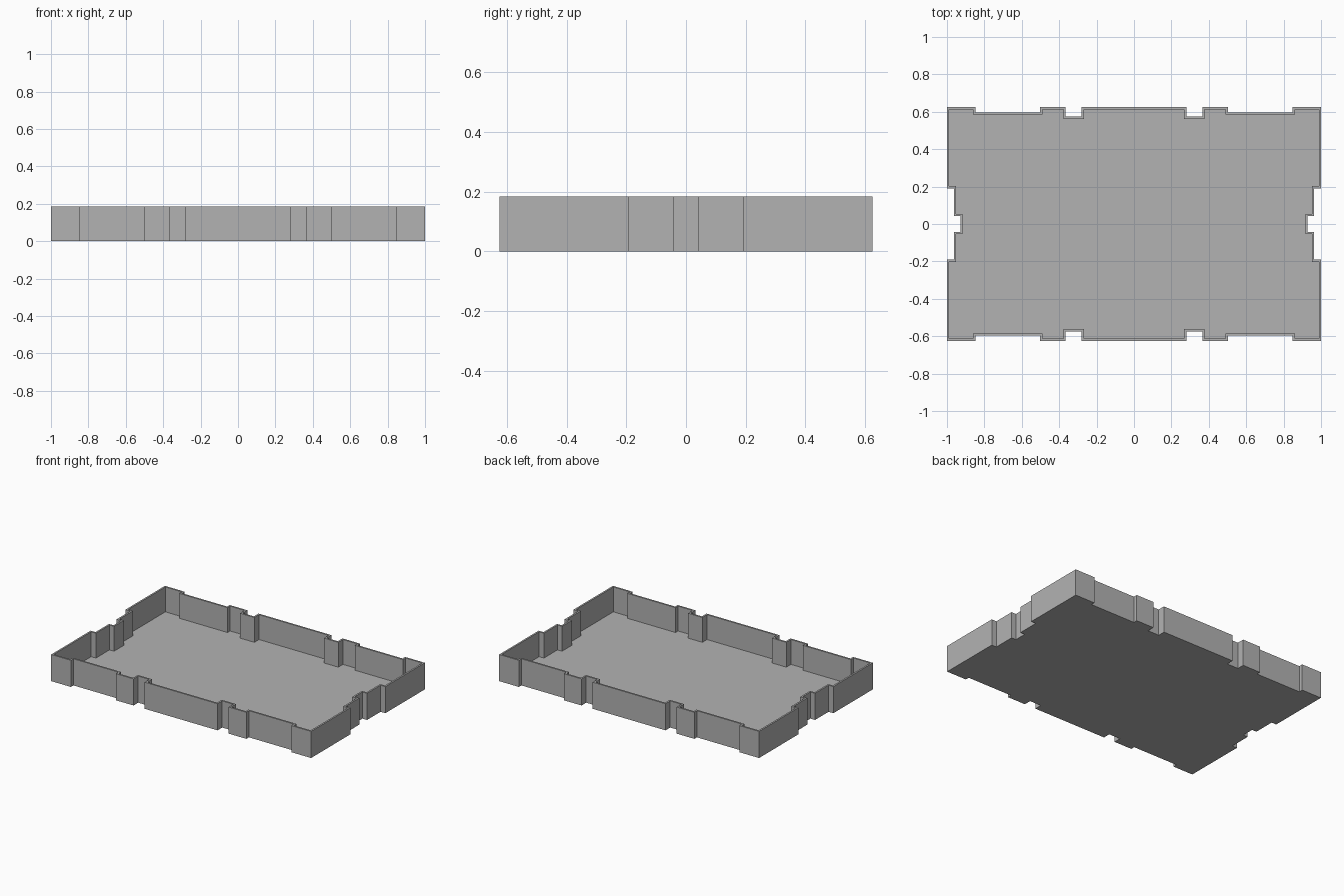
import bpy
import bmesh
from mathutils import Vector

cube = bpy.data.objects.get("Cube")
if cube:
    bpy.data.objects.remove(cube, do_unlink=True)

HEIGHT, WALL, FLOOR = 0.185, 0.012, 0.012

grey = bpy.data.materials.new("grey")
grey.use_nodes = True
colour = (0.45, 0.45, 0.45, 1)
grey.diffuse_color = colour
grey.node_tree.nodes["Principled BSDF"].inputs["Base Color"].default_value = colour

# One quarter of the stepped outline, from the left side round to the back
quarter = [(0.928, 0.042), (0.963, 0.042), (0.963, 0.191), (1, 0.191),
           (1, 0.625), (0.848, 0.625), (0.848, 0.597), (0.502, 0.597),
           (0.502, 0.625), (0.366, 0.625), (0.366, 0.574), (0.28, 0.574),
           (0.28, 0.625)]


def full_outline(points):
    """Mirror a quarter outline into a counter-clockwise loop."""
    half = points + [(-x, y) for x, y in reversed(points)]
    return [Vector(p) for p in half + [(-x, -y) for x, y in half]]


def inset(loop, distance):
    """Offset a right-angled outline inwards."""
    result = []
    for i, p in enumerate(loop):
        a = (p - loop[i - 1]).normalized()
        b = (loop[(i + 1) % len(loop)] - p).normalized()
        result.append(p + distance * Vector((-a.y - b.y, a.x + b.x)))
    return result


# Stepped tray: base, outer walls, rim, inner walls and floor
outer = full_outline(quarter)
inner = inset(outer, WALL)
bm = bmesh.new()
rings = [[bm.verts.new((p.x, p.y, z)) for p in loop]
         for loop, z in ((outer, 0), (outer, HEIGHT), (inner, HEIGHT), (inner, FLOOR))]
for low, high in zip(rings, rings[1:]):
    for i in range(len(low)):
        bm.faces.new((low[i - 1], low[i], high[i], high[i - 1]))
bm.faces.new(reversed(rings[0]))
bm.faces.new(rings[-1])
bm.normal_update()

mesh = bpy.data.meshes.new("stepped_tray")
bm.to_mesh(mesh)
bm.free()
mesh.materials.append(grey)
bpy.context.collection.objects.link(bpy.data.objects.new("stepped_tray", mesh))
